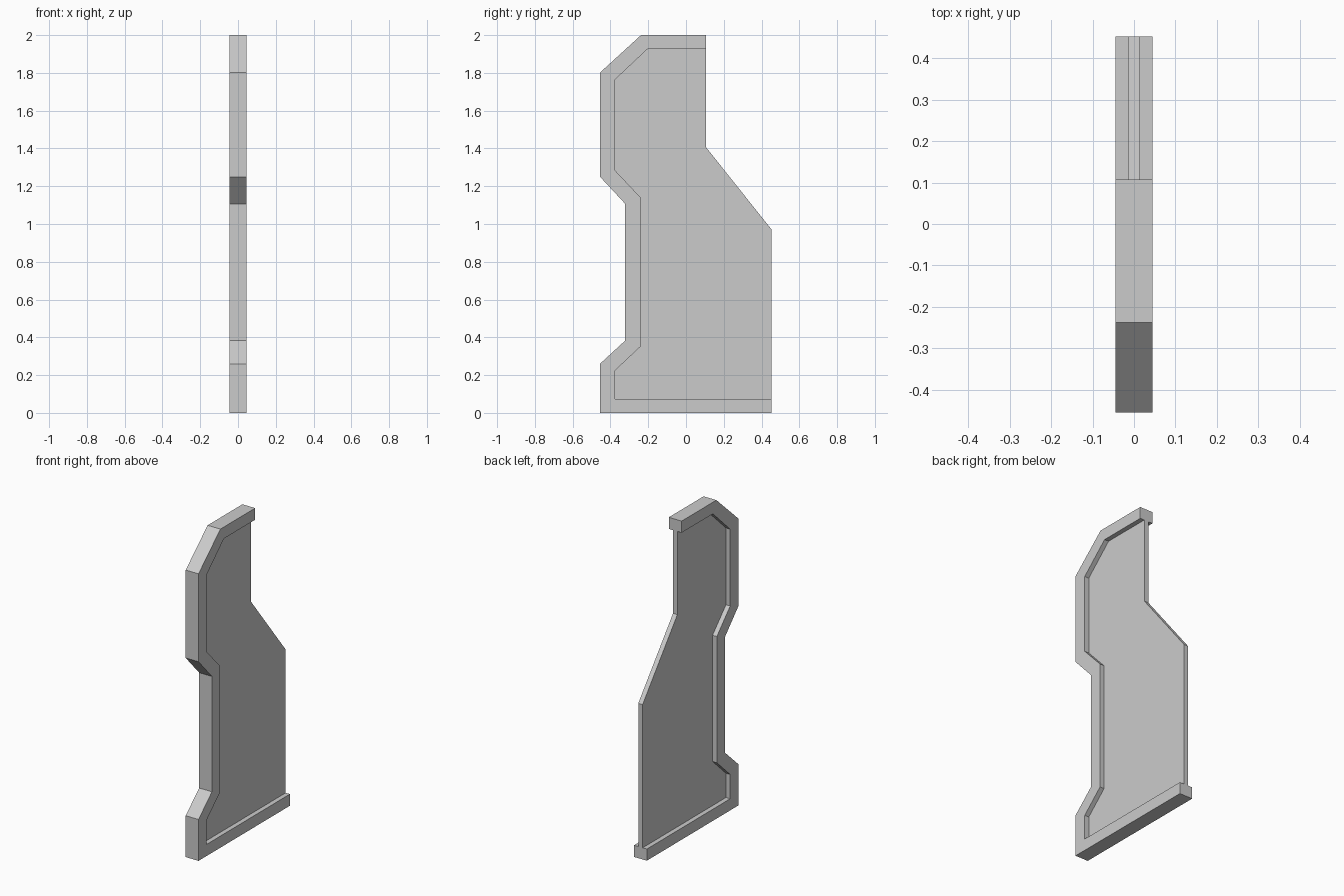
import bpy
import bmesh

cube = bpy.data.objects.get("Cube")
if cube:
    bpy.data.objects.remove(cube, do_unlink=True)

grey = bpy.data.materials.new("plain grey")
grey.use_nodes = True
colour = (0.6, 0.6, 0.6, 1)
grey.diffuse_color = colour
grey.node_tree.nodes["Principled BSDF"].inputs["Base Color"].default_value = colour


def extrude_profile(name, outline, half_width):
    """Extrude a side profile of (y, z) points symmetrically along x."""
    bm = bmesh.new()
    face = bm.faces.new([bm.verts.new((-half_width, y, z)) for y, z in outline])
    ext = bmesh.ops.extrude_face_region(bm, geom=[face])
    moved = [v for v in ext["geom"] if isinstance(v, bmesh.types.BMVert)]
    bmesh.ops.translate(bm, verts=moved, vec=(2 * half_width, 0, 0))
    bmesh.ops.recalc_face_normals(bm, faces=bm.faces)
    mesh = bpy.data.meshes.new(name)
    bm.to_mesh(mesh)
    bm.free()
    mesh.materials.append(grey)
    obj = bpy.data.objects.new(name, mesh)
    bpy.context.collection.objects.link(obj)
    return obj


# Outer and inner edges of the raised rim, from bottom back round to top back
outer = [(0.452, 0), (-0.455, 0), (-0.455, 0.26), (-0.322, 0.383), (-0.322, 1.107),
         (-0.455, 1.25), (-0.455, 1.802), (-0.238, 2), (0.107, 2)]
inner = [(0.452, 0.073), (-0.375, 0.073), (-0.375, 0.225), (-0.242, 0.35), (-0.242, 1.142),
         (-0.375, 1.283), (-0.375, 1.765), (-0.203, 1.927), (0.107, 1.927)]

# Thick rim along the bottom, front and top
extrude_profile("raised_rim", outer + inner[::-1], 0.0445)

# Thin panel filling the rim, with a sloped open back edge
back_edge = [(0.107, 1.405), (0.452, 0.972)]
extrude_profile("side_panel", inner + back_edge, 0.015)
